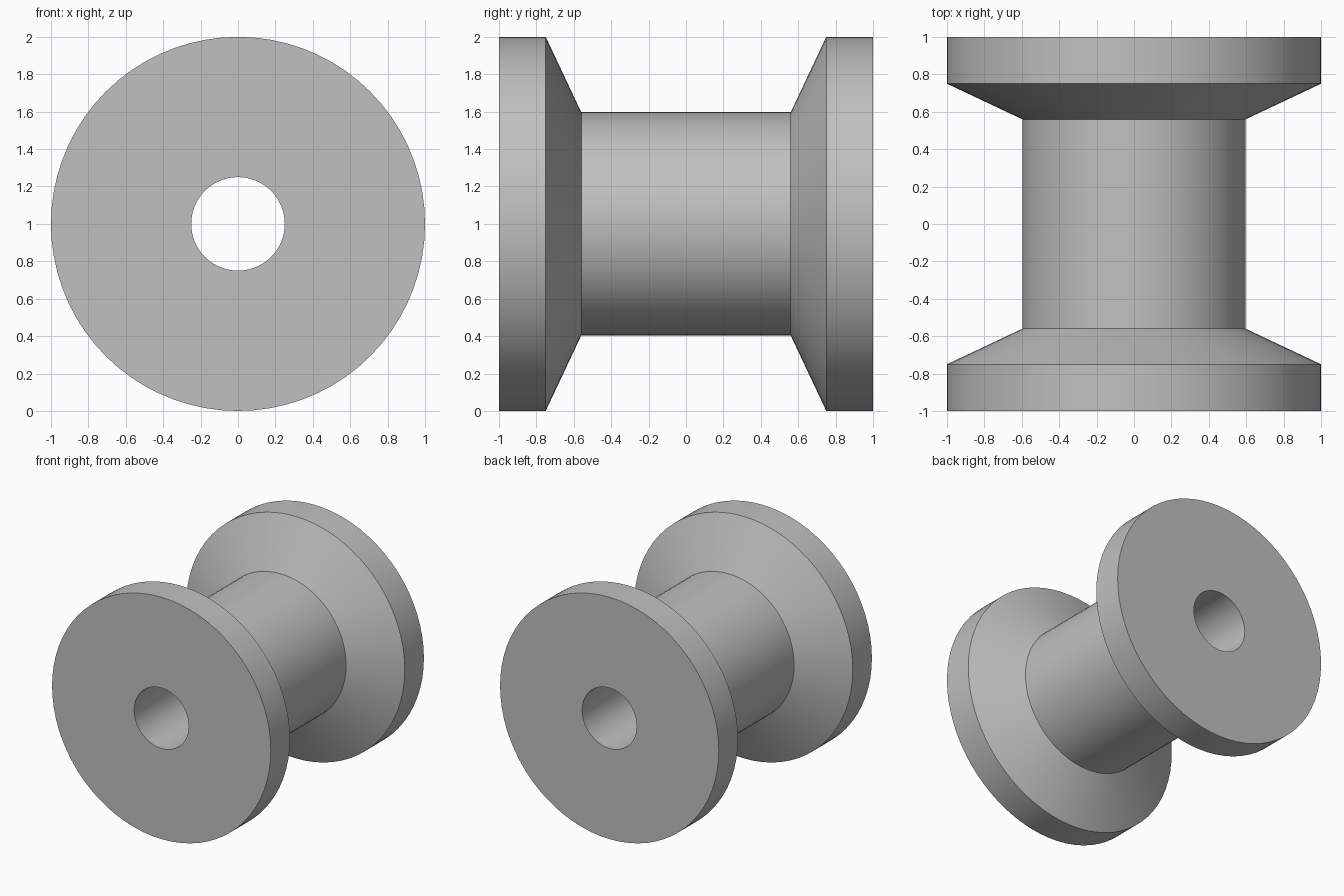
import bpy
import bmesh
from math import cos, sin, tau, radians

cube = bpy.data.objects.get("Cube")
if cube:
    bpy.data.objects.remove(cube, do_unlink=True)

SIDES = 72

# Plain grey finish
grey = bpy.data.materials.new("grey")
grey.use_nodes = True
colour = (0.53, 0.53, 0.53, 1)
grey.diffuse_color = colour
grey.node_tree.nodes["Principled BSDF"].inputs["Base Color"].default_value = colour

# Closed half section as (radius, y): bore, flange, cone and barrel, then mirrored
half = [(0.25, -1), (1, -1), (1, -0.75), (0.597, -0.56)]
profile = half + [(r, -y) for r, y in reversed(half)]


def lathe(name, section, height):
    """Revolve a closed section around the y axis."""
    bm = bmesh.new()
    rings = []
    for i in range(SIDES):
        a = tau * i / SIDES
        rings.append([bm.verts.new((r * cos(a), y, height + r * sin(a))) for r, y in section])
    for i, ring in enumerate(rings):
        after = rings[(i + 1) % SIDES]
        for j in range(len(section)):
            k = (j + 1) % len(section)
            bm.faces.new((ring[j], ring[k], after[k], after[j]))
    bmesh.ops.recalc_face_normals(bm, faces=bm.faces)
    mesh = bpy.data.meshes.new(name)
    bm.to_mesh(mesh)
    bm.free()
    mesh.materials.append(grey)
    obj = bpy.data.objects.new(name, mesh)
    bpy.context.collection.objects.link(obj)
    return obj


# Spool with a through bore
spool = lathe("spool", profile, 1)
bpy.ops.object.select_all(action="DESELECT")
spool.select_set(True)
bpy.context.view_layer.objects.active = spool
bpy.ops.object.shade_smooth_by_angle(angle=radians(20))
